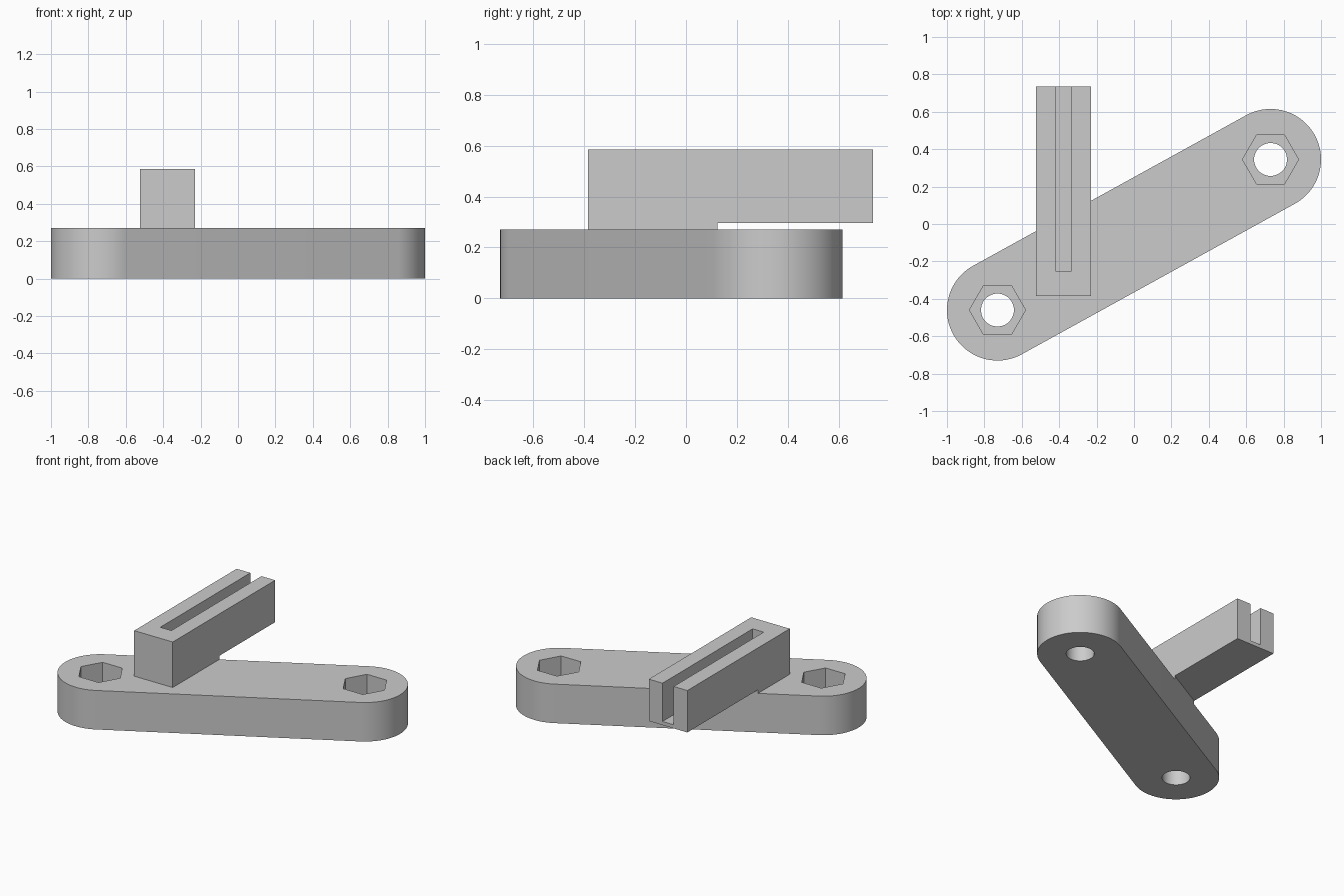
import bpy
import bmesh
from math import atan2, cos, pi, sin
from mathutils import Vector

cube = bpy.data.objects.get("Cube")
if cube:
    bpy.data.objects.remove(cube, do_unlink=True)

grey = bpy.data.materials.new("plain grey")
grey.use_nodes = True
grey.diffuse_color = (0.6, 0.6, 0.6, 1)
grey.node_tree.nodes["Principled BSDF"].inputs["Base Color"].default_value = (0.6, 0.6, 0.6, 1)


def arc(center, radius, start, sweep, count):
    """Points along an arc, without the end point on a full circle."""
    steps = count if sweep >= 2 * pi else count - 1
    return [(center.x + radius * cos(start + sweep * i / steps),
             center.y + radius * sin(start + sweep * i / steps)) for i in range(count)]


def prism(name, outline, bottom, top):
    """Extrude a counter-clockwise outline between two heights."""
    bm = bmesh.new()
    face = bm.faces.new([bm.verts.new((x, y, bottom)) for x, y in outline])
    extruded = bmesh.ops.extrude_face_region(bm, geom=[face])
    for v in extruded["geom"]:
        if isinstance(v, bmesh.types.BMVert):
            v.co.z = top
    bmesh.ops.recalc_face_normals(bm, faces=bm.faces)
    mesh = bpy.data.meshes.new(name)
    bm.to_mesh(mesh)
    bm.free()
    mesh.materials.append(grey)
    obj = bpy.data.objects.new(name, mesh)
    bpy.context.collection.objects.link(obj)
    return obj


def cut(target, cutter):
    mod = target.modifiers.new(cutter.name, 'BOOLEAN')
    mod.operation = 'DIFFERENCE'
    mod.solver = 'EXACT'
    mod.object = cutter
    cutter.hide_render = True
    cutter.hide_set(True)


# Slanted plate with round ends
left_end, right_end = Vector((0.73, 0.345)), Vector((-0.73, -0.46))
radius, thickness = 0.27, 0.27
axis = left_end - right_end
angle = atan2(axis.y, axis.x)
outline = (arc(left_end, radius, angle - pi / 2, pi, 49)
           + arc(right_end, radius, angle + pi / 2, pi, 49))
plate = prism("base_plate", outline, 0, thickness)

# Bolt holes with hexagonal nut pockets
for side, center in (("left", left_end), ("right", right_end)):
    cut(plate, prism(side + "_bolt_hole_cutter", arc(center, 0.088, 0, 2 * pi, 48), -0.1, 0.5))
    cut(plate, prism(side + "_nut_pocket_cutter", arc(center, 0.15, 0, 2 * pi, 6), 0.135, 0.5))

# Rail overhanging the plate, with a slot open at the back
x0, x1, front, back = -0.525, -0.23, -0.385, 0.735
rail_bottom, rail_top = 0.295, 0.585
rail = prism("slotted_rail", [(x0, front), (x1, front), (x1, back), (x0, back)],
             rail_bottom, rail_top)
cut(rail, prism("slot_cutter", [(-0.42, -0.25), (-0.335, -0.25), (-0.335, 1), (-0.42, 1)],
                0.32, 0.8))


# Foot under the rail, trimmed to the slanted edge of the plate
def plate_edge(x):
    return right_end.y + (x - right_end.x) * axis.y / axis.x + radius / cos(angle)


prism("rail_foot", [(x0, front), (x1, front), (x1, plate_edge(x1)), (x0, plate_edge(x0))],
      thickness, rail_bottom)

# Smooth the round walls, keep the edges sharp
bpy.ops.object.select_all(action='DESELECT')
plate.select_set(True)
bpy.context.view_layer.objects.active = plate
for mod in [m.name for m in plate.modifiers]:
    bpy.ops.object.modifier_apply(modifier=mod)
bpy.ops.object.shade_smooth_by_angle(angle=pi / 6)
